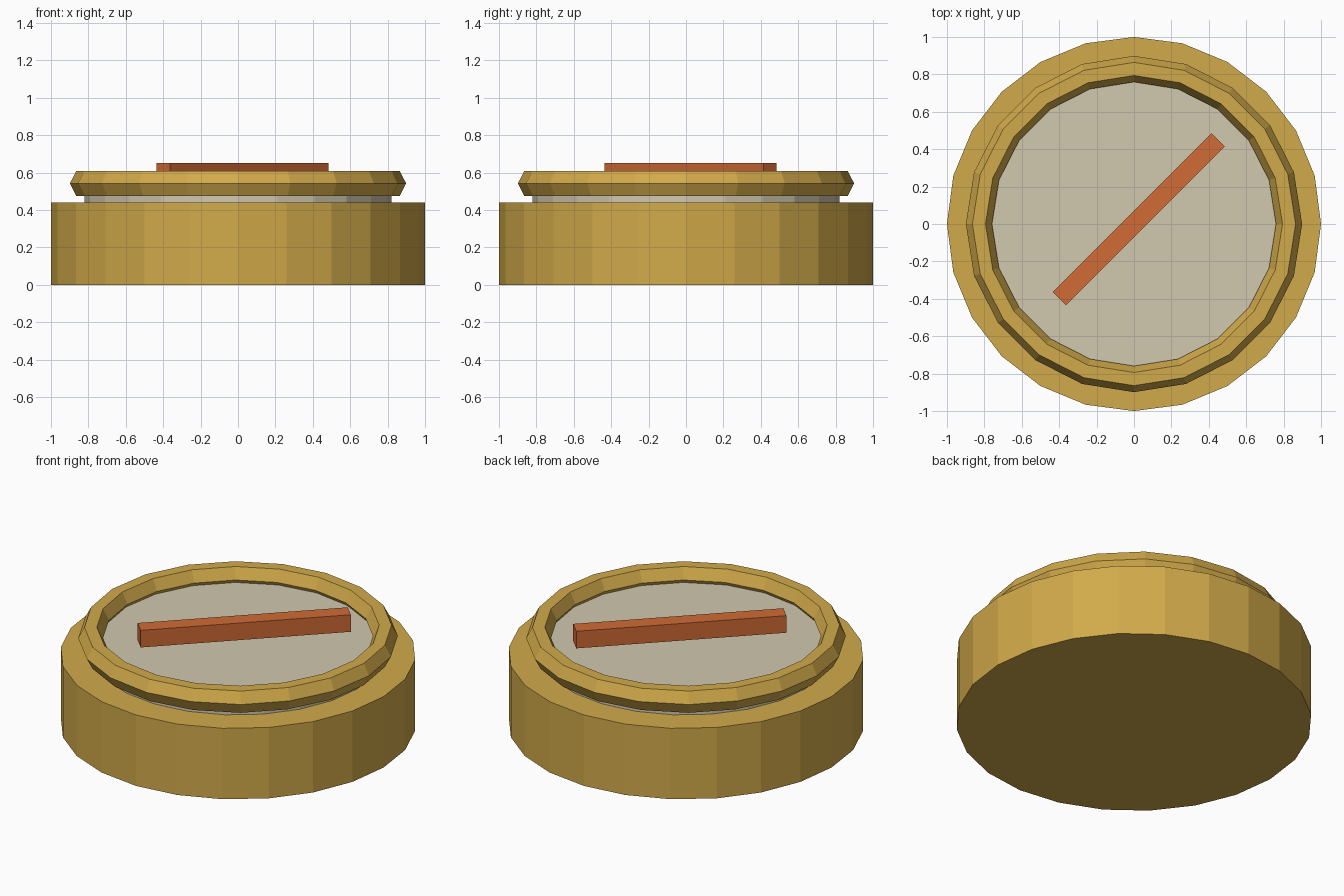
import bpy, bmesh
from math import sin, cos, pi, radians

cube = bpy.data.objects.get("Cube")
if cube:
    bpy.data.objects.remove(cube, do_unlink=True)


def material(name, color):
    m = bpy.data.materials.new(name)
    m.use_nodes = True
    rgba = (*color, 1)
    m.diffuse_color = rgba
    m.node_tree.nodes["Principled BSDF"].inputs["Base Color"].default_value = rgba
    return m


gold = material("gold", (0.64, 0.40, 0.068))
silver = material("pale silver", (0.64, 0.58, 0.43))
orange = material("burnt orange", (0.63, 0.145, 0.036))


def lathe(name, profile, sides, mat, closed=False):
    """Revolve (radius, z) points around z; open profiles get flat end caps."""
    bm = bmesh.new()
    rings = [[bm.verts.new((r * cos(2 * pi * i / sides), r * sin(2 * pi * i / sides), z))
              for i in range(sides)] for r, z in profile]
    pairs = list(zip(rings, rings[1:]))
    if closed:
        pairs.append((rings[-1], rings[0]))
    else:
        bm.faces.new(rings[0])
        bm.faces.new(rings[-1])
    for a, b in pairs:
        for i in range(sides):
            j = (i + 1) % sides
            bm.faces.new((a[i], a[j], b[j], b[i]))
    bmesh.ops.recalc_face_normals(bm, faces=bm.faces)
    mesh = bpy.data.meshes.new(name)
    bm.to_mesh(mesh)
    bm.free()
    mesh.materials.append(mat)
    obj = bpy.data.objects.new(name, mesh)
    bpy.context.collection.objects.link(obj)
    return obj


# Case body and the pale face disc sitting on it
lathe("case", [(1, 0), (1, 0.44)], 24, gold)
lathe("face_disc", [(0.82, 0.44), (0.82, 0.522)], 24, silver)

# Rim with a hexagonal section
section = [(0.829 + 0.07 * cos(k * pi / 3), 0.542 + 0.078 * sin(k * pi / 3)) for k in range(6)]
lathe("rim", section, 20, gold, closed=True)

# Diagonal pointer bar
bpy.ops.mesh.primitive_cube_add(size=1, location=(0.025, 0.025, 0.599),
                                rotation=(0, 0, radians(45)))
pointer = bpy.context.object
pointer.name = "pointer"
pointer.scale = (1.2, 0.1, 0.106)
pointer.data.materials.append(orange)
